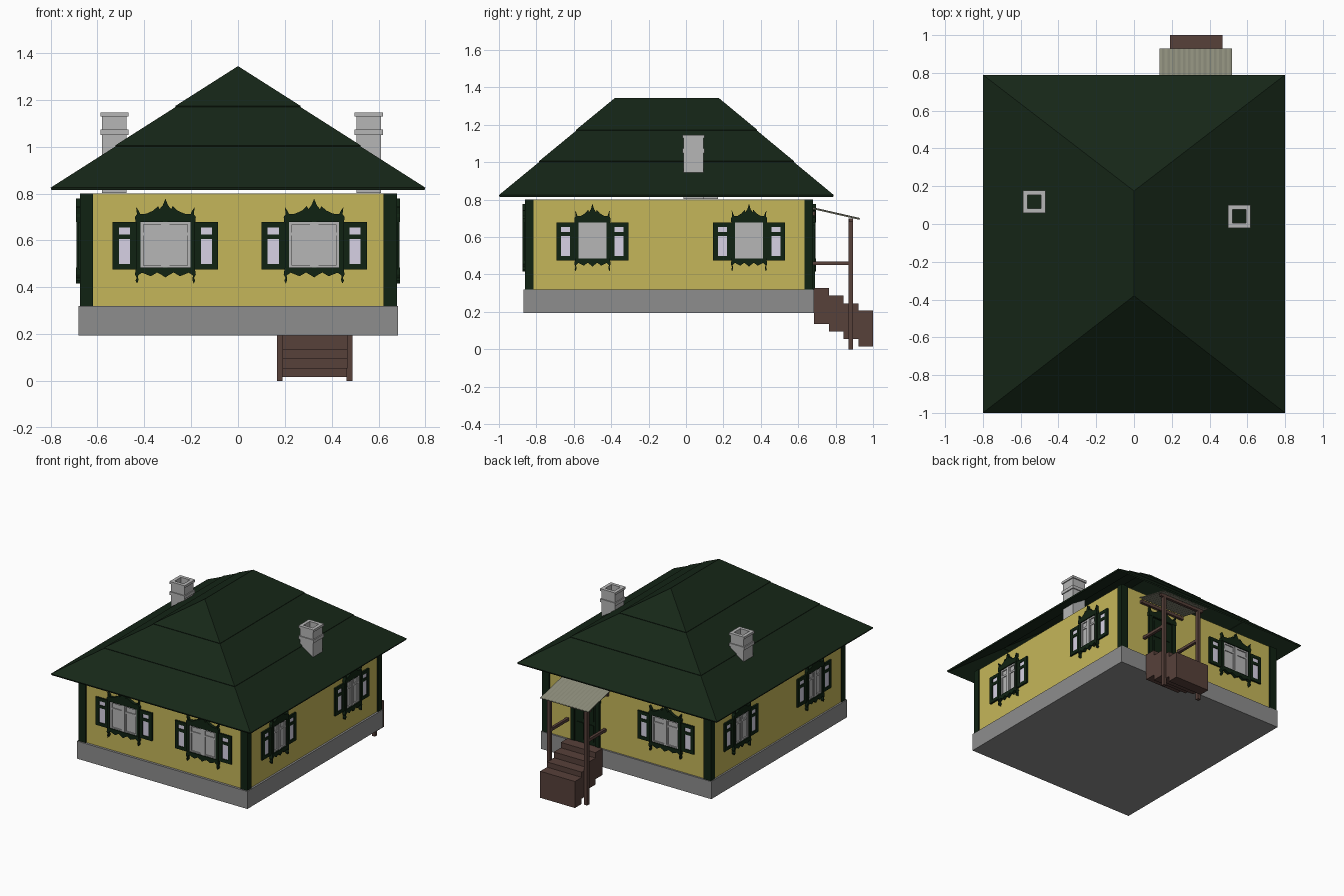
import bpy, bmesh, math

if "Cube" in bpy.data.objects:
    bpy.data.objects.remove(bpy.data.objects["Cube"])

GREEN = ("dark_green", (0.005, 0.016, 0.006))
ROOF = ("roof_green", (0.008, 0.02, 0.009))
YELLOW = ("yellow", (0.56, 0.47, 0.1))
STONE = ("stone", (0.27, 0.27, 0.27))
BROWN = ("brown", (0.095, 0.052, 0.042))
SHEET = ("sheet", (0.27, 0.27, 0.2))
PALE = ("pale", (0.68, 0.64, 0.78))
GREY = ("grey", (0.47, 0.47, 0.47))


def mat(c):
    m = bpy.data.materials.get(c[0]) or bpy.data.materials.new(c[0])
    m.diffuse_color = (*c[1], 1)
    m.use_nodes = True
    m.node_tree.nodes["Principled BSDF"].inputs["Base Color"].default_value = m.diffuse_color
    return m


def link(name, me, loc=(0, 0, 0), rot=0):
    ob = bpy.data.objects.new(name, me)
    ob.location = loc
    ob.rotation_euler[2] = math.radians(rot)
    bpy.context.collection.objects.link(ob)
    return ob


def box(bm, x0, x1, y0, y1, z0, z1):
    prism(bm, [(x0, z0), (x1, z0), (x1, z1), (x0, z1)], y0, y1)


def prism(bm, pts, y0, y1):
    """Extrude an x-z outline along y."""
    a = [bm.verts.new((x, y0, z)) for x, z in pts]
    b = [bm.verts.new((x, y1, z)) for x, z in pts]
    bm.faces.new(a)
    bm.faces.new(b[::-1])
    for i in range(len(pts)):
        j = (i + 1) % len(pts)
        bm.faces.new((a[j], a[i], b[i], b[j]))


def mesh(name, color, boxes=(), prisms=()):
    bm = bmesh.new()
    for b in boxes:
        box(bm, *b)
    for p in prisms:
        prism(bm, *p)
    bmesh.ops.recalc_face_normals(bm, faces=bm.faces)
    me = bpy.data.meshes.new(name)
    bm.to_mesh(me)
    bm.free()
    me.materials.append(mat(color))
    return me


def mirrored(half):
    """Right half outline running to the centre, completed on the left."""
    return half + [(-x, z) for x, z in reversed(half) if x > 0]


# Carved crown and apron above and below an opening
def crown(s, dz=0.0):
    half = [(1.02, .678), (1.04, .70), (.97, .712), (1.0, .742), (.92, .728), (.86, .712),
            (.65, .714), (.42, .727), (.25, .746), (.2, .733), (.09, .75), (0, .778)]
    return mirrored([(x * s, z + dz) for x, z in half])


def apron(s):
    half = [(1.0, .485), (1.04, .455), (.98, .44), (1.02, .428), (.97, .416), (.92, .43),
            (.94, .45), (.8, .462), (.5, .447), (.28, .463), (.12, .452), (0, .442)]
    return mirrored([(x * s, z) for x, z in half])


# Window with casements, carved trim and open shutters (outward is local -y)
def window_meshes(hw, tag):
    zb, zt, f, s = .48, .68, .013, hw + .018
    frame = [(-hw, hw, -.006, .003, zb, zt),
             (-hw, hw, -.014, 0, zb, zb + f), (-hw, hw, -.014, 0, zt - f, zt),
             (-.01, .01, -.017, 0, zb, zt)]
    trim, panes = [], []
    for k in (-1, 1):
        def b(x0, x1, y0, z0, z1):
            x0, x1 = sorted((x0 * k, x1 * k))
            return (x0, x1, y0, .003, z0, z1)
        frame += [b(hw - f, hw, -.014, zb, zt), b(.01, .018, -.012, zb, zt),
                  b(.01, hw, -.012, .62, .633)]
        trim.append(b(hw, s, -.02, zb - .01, zt + .01))
        a, c = s, s + .1
        trim += [b(a, a + .026, -.012, .476, .678), b(c - .026, c, -.012, .476, .678)]
        trim += [b(a, c, -.012, z0, z1) for z0, z1 in ((.476, .5), (.605, .626), (.655, .678))]
        panes.append(b(a + .02, c - .02, -.007, .49, .665))
    return (("window_frame", mesh("window_frame_" + tag, GREY, frame)),
            ("window_trim", mesh("window_trim_" + tag, GREEN, trim,
                                 [(crown(s), -.022, .003), (apron(s), -.022, .003)])),
            ("shutter_panel", mesh("shutter_panel_" + tag, PALE, panes)))


wide, narrow = window_meshes(.107, "wide"), window_meshes(.075, "narrow")
XW, YF, YB = .67, -.853, .672
spots = [(wide, (-.31, YF, 0), 0), (wide, (.325, YF, 0), 0), (wide, (-.315, YB, 0), 180)]
for y in (-.50, .337):
    spots += [(narrow, (XW, y, 0), 90), (narrow, (-XW, y, 0), -90)]
for parts, loc, rot in spots:
    for name, me in parts:
        link(name, me, loc, rot)

# Foundation, walls and corner boards
link("foundation", mesh("foundation", STONE, [(-.682, .684, -.87, .685, .193, .32)]))
link("walls", mesh("walls", YELLOW, [(-XW, XW, YF, YB, .32, .8)]))
corners = [(x, x + .057, y, y + .046, .32, .8) for x in (-.675, .621) for y in (-.861, .634)]
link("corner_boards", mesh("corner_boards", GREEN, corners))


# Hipped roof in three overlapping tiers of sheet
def ring(t, lift):
    w = .8 * (1 - t)
    y0, y1, z = -1 + .62 * t, .79 - .615 * t, .825 + .509 * t + lift
    return [(-w, y0, z), (w, y0, z), (w, y1, z), (-w, y1, z)]


for name, t0, t1, lift in (("roof_lower", 0, .37, 0), ("roof_middle", .345, .69, .005),
                           ("roof_upper", .665, 1, .01)):
    bm = bmesh.new()
    a, b = ([bm.verts.new(p) for p in ring(t, lift)] for t in (t0, t1))
    for i in range(4):
        j = (i + 1) % 4
        bm.faces.new((a[i], a[j], b[j], b[i]))
    bmesh.ops.remove_doubles(bm, verts=bm.verts, dist=1e-4)
    me = bpy.data.meshes.new(name)
    bm.to_mesh(me)
    bm.free()
    me.materials.append(mat(ROOF))
    m = link(name, me).modifiers.new("thickness", "SOLIDIFY")
    m.thickness, m.offset = .011, -1


# Hollow chimneys with a band and a cap
def tube(r, z0, z1, h=.036):
    return [(-r, -h, -r, r, z0, z1), (h, r, -r, r, z0, z1),
            (-h, h, -r, -h, z0, z1), (-h, h, h, r, z0, z1)]


chimney = mesh("chimney", GREY, tube(.053, .803, 1.13) + tube(.06, 1.05, 1.073)
               + tube(.06, 1.13, 1.147))
link("chimney_left", chimney, (-.528, .117, 0))
link("chimney_right", chimney, (.558, .04, 0))

# Back door with panels and carved crown
door = [(-.085, .085, -.008, .003, .32, .66), (-.115, -.085, -.018, .003, .32, .665),
        (.085, .115, -.018, .003, .32, .665), (-.115, .115, -.018, .003, .64, .665)]
door += [(x - .028, x + .028, -.013, 0, z, z + .12) for x in (-.04, .04) for z in (.35, .5)]
link("back_door", mesh("back_door", GREEN, door, [(crown(.115, -.035), -.02, .003)]),
     (.328, YB, 0), 180)

# Porch steps
steps = [(.19, .468, .685 + .079 * i, .764 + .079 * i, z, z + .192)
         for i, z in enumerate((.135, .096, .054, .016))]
steps[-1] = (.19, .468, .922, 1.0, .016, .208)
link("porch_steps", mesh("porch_steps", BROWN, steps))

# Porch posts, rails and beams
timber = [(.145, .51, .872, .892, .68, .7), (.145, .51, .672, .69, .715, .738)]
for x in (.166, .464):
    timber += [(x, x + .024, .87, .894, 0, .7), (x + .002, x + .022, .67, .88, .45, .47)]
link("porch_frame", mesh("porch_frame", BROWN, timber))

# Corrugated canopy
n = 28
top = [(.135 + .385 * i / n, .004 * (i % 2)) for i in range(n + 1)]
outline = top + [(x, z - .006) for x, z in reversed(top)]
canopy = mesh("canopy", SHEET, prisms=[(outline, 0, .255)])
ob = link("canopy", canopy, (0, .68, .755))
ob.rotation_euler[0] = -math.atan2(.056, .245)
